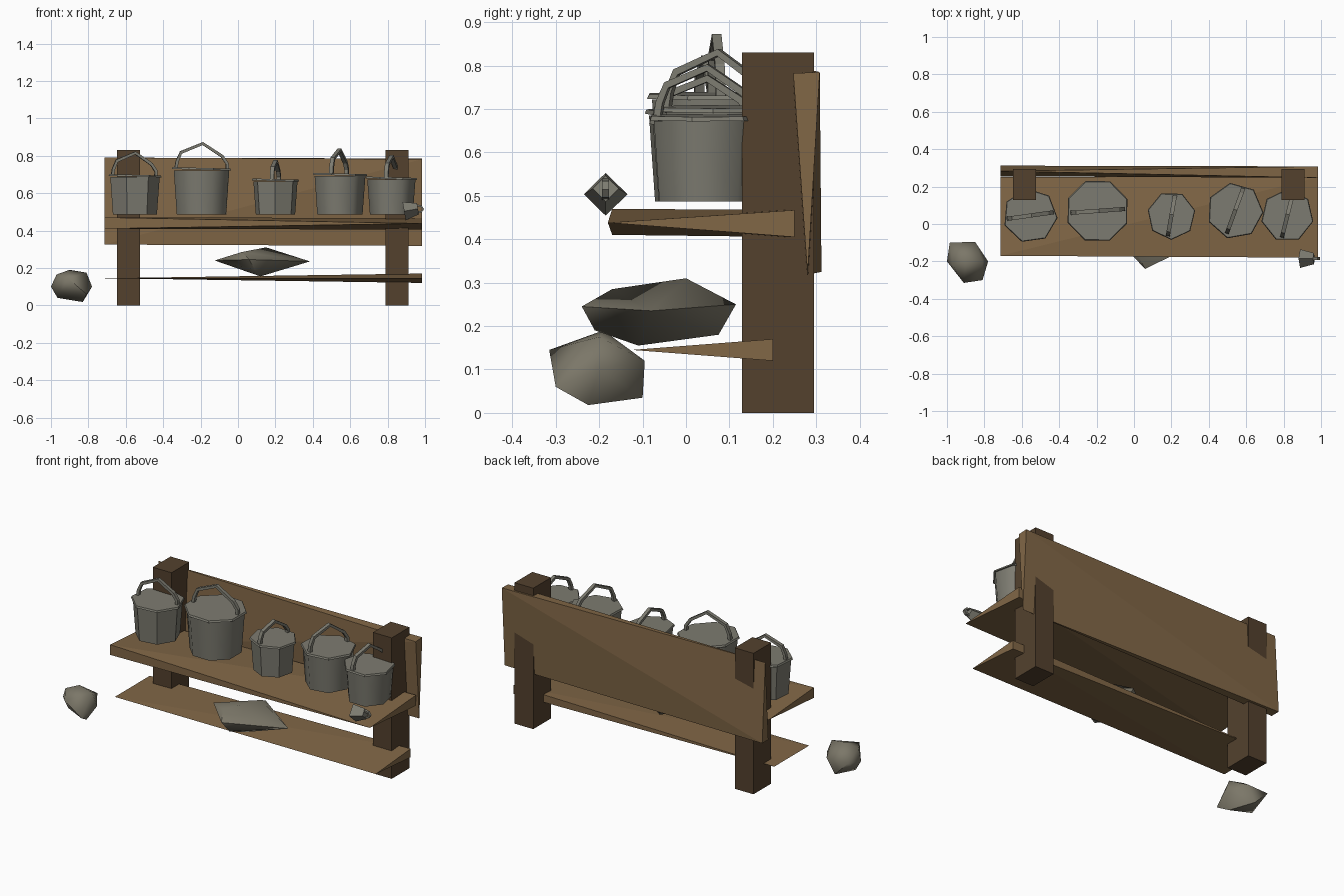
import bpy, bmesh, math
from mathutils import Vector, Matrix

cube = bpy.data.objects.get("Cube")
if cube:
    bpy.data.objects.remove(cube, do_unlink=True)


def material(name, rgb):
    m = bpy.data.materials.new(name)
    m.use_nodes = True
    m.diffuse_color = (*rgb, 1)
    m.node_tree.nodes["Principled BSDF"].inputs["Base Color"].default_value = (*rgb, 1)
    return m


board_wood = material("board wood", (0.22, 0.135, 0.062))
post_wood = material("dark post wood", (0.087, 0.053, 0.027))
metal = material("dull metal", (0.205, 0.2, 0.165))
stone = material("grey stone", (0.2, 0.185, 0.14))


def finish(name, bm, mat, smooth=None):
    bmesh.ops.recalc_face_normals(bm, faces=bm.faces)
    mesh = bpy.data.meshes.new(name)
    bm.to_mesh(mesh)
    bm.free()
    mesh.materials.append(mat)
    ob = bpy.data.objects.new(name, mesh)
    bpy.context.scene.collection.objects.link(ob)
    if smooth:
        bpy.ops.object.select_all(action='DESELECT')
        ob.select_set(True)
        bpy.context.view_layer.objects.active = ob
        bpy.ops.object.shade_smooth_by_angle(angle=math.radians(smooth))
    return ob


def hull(name, points, mat, smooth=None):
    bm = bmesh.new()
    for p in points:
        bm.verts.new(p)
    bmesh.ops.convex_hull(bm, input=bm.verts[:])
    return finish(name, bm, mat, smooth)


def frustum(bm, sides, r_low, r_high, height, matrix):
    bmesh.ops.create_cone(bm, cap_ends=True, segments=sides, radius1=r_low,
                          radius2=r_high, depth=height, matrix=matrix)


def tube(bm, path, across, half_wide, half_thick):
    # rectangular strip swept along a planar path
    rings = []
    for i, p in enumerate(path):
        along = path[min(i + 1, len(path) - 1)] - path[max(i - 1, 0)]
        out = along.cross(across).normalized() * half_thick
        side = across * half_wide
        rings.append([bm.verts.new(p + o) for o in
                      (out + side, out - side, -out - side, -out + side)])
    for a, b in zip(rings, rings[1:]):
        for k in range(4):
            j = (k + 1) % 4
            bm.faces.new((a[k], a[j], b[j], b[k]))
    bm.faces.new(rings[0])
    bm.faces.new(rings[-1])


# Posts
for side, x in (("right", -0.585), ("left", 0.85)):
    bm = bmesh.new()
    bmesh.ops.create_cube(bm, size=1, matrix=Matrix.Translation((x, 0.212, 0.415))
                          @ Matrix.Diagonal((0.122, 0.165, 0.83, 1)))
    finish(side + "_post", bm, post_wood)

# Boards: rough-hewn wedges whose thick edge swaps from end to end
L, R = -0.715, 0.985
hull("back_board", [(L, 0.283, 0.79), (L, 0.255, 0.325), (L, 0.312, 0.325),
                    (R, 0.247, 0.782), (R, 0.308, 0.785), (R, 0.28, 0.318)], board_wood)
hull("shelf", [(L, -0.17, 0.47), (L, -0.17, 0.41), (L, 0.25, 0.44),
               (R, -0.18, 0.438), (R, 0.25, 0.467), (R, 0.25, 0.405)], board_wood)
hull("lower_shelf", [(L, -0.125, 0.145), (L, 0.2, 0.145),
                     (R, -0.125, 0.145), (R, 0.2, 0.17), (R, 0.2, 0.12)], board_wood)

# Pots: centre x, y, lid radius, rim height, handle top, sides, turn, handle angle, smoothing
ARCH = ((-1, 0), (-0.95, 0.3), (-0.8, 0.65), (0.05, 1), (0.8, 0.5), (1, 0.2), (1, 0))
POTS = (
    (-0.555, 0.045, 0.147, 0.685, 0.815, 7, 8, 8, 30),
    (-0.195, 0.07, 0.172, 0.722, 0.865, 8, 22, 4, 60),
    (0.2, 0.045, 0.13, 0.662, 0.77, 7, 25, 80, 30),
    (0.54, 0.07, 0.152, 0.692, 0.83, 7, 10, 70, 60),
    (0.82, 0.045, 0.142, 0.672, 0.795, 7, 0, 76, 60),
)
BASE = 0.487
for n, (x, y, r, rim, top, sides, turn, aim, smooth) in enumerate(POTS, 1):
    spin = Matrix.Rotation(math.radians(turn), 4, 'Z')
    bm = bmesh.new()
    frustum(bm, sides, r * 0.83, r * 0.93, rim - BASE,
            Matrix.Translation((x, y, (rim + BASE) / 2)) @ spin)
    finish(f"pot_{n}", bm, metal, smooth)

    # Thin lid, slightly tipped
    bm = bmesh.new()
    tip = Matrix.Rotation(math.radians(1.5), 4, 'Y')
    frustum(bm, sides, r, r * 0.97, 0.01,
            Matrix.Translation((x, y, rim + 0.008)) @ tip @ spin)
    finish(f"pot_lid_{n}", bm, metal)

    # Bail handle
    a = math.radians(aim)
    ahead = Vector((math.cos(a), math.sin(a), 0))
    across = Vector((-math.sin(a), math.cos(a), 0))
    foot = Vector((x, y, rim + 0.008))
    path = [foot + ahead * u * r * 0.8 + Vector((0, 0, v * (top - foot.z))) for u, v in ARCH]
    bm = bmesh.new()
    tube(bm, path, across, 0.011, 0.008)
    finish(f"pot_handle_{n}", bm, metal)

# Small toppled cup with a ring handle
bm = bmesh.new()
frustum(bm, 4, 0.05, 0.03, 0.075, Matrix.Translation((0.925, -0.185, 0.51))
        @ Matrix.Rotation(math.radians(80), 4, 'Y'))
finish("small_cup", bm, metal)
bm = bmesh.new()
loop = [Vector((0.955 + 0.035 * math.sin(t), -0.185, 0.515 + 0.02 * math.cos(t)))
        for t in (math.pi * i / 4 for i in range(5))]
tube(bm, loop, Vector((0, 1, 0)), 0.008, 0.005)
finish("small_cup_handle", bm, metal)

# Stones
hull("ground_stone", [
    (-1, -0.2, 0.1), (-0.985, -0.1, 0.12), (-0.85, -0.095, 0.12), (-0.78, -0.2, 0.1),
    (-0.81, -0.3, 0.06), (-0.91, -0.315, 0.145), (-0.83, -0.225, 0.018),
    (-0.965, -0.2, 0.04), (-0.9, -0.19, 0.19), (-0.81, -0.2, 0.175),
    (-0.97, -0.22, 0.165), (-0.9, -0.1, 0.035)], stone, 60)
hull("shelf_stone", [
    (-0.125, -0.05, 0.24), (0.385, -0.08, 0.235), (0.15, 0, 0.31), (0.12, -0.11, 0.155),
    (0.06, -0.24, 0.245), (0.1, 0.115, 0.25), (0.12, 0.075, 0.18),
    (0.02, -0.17, 0.285), (0.09, -0.21, 0.19)], stone, 60)
